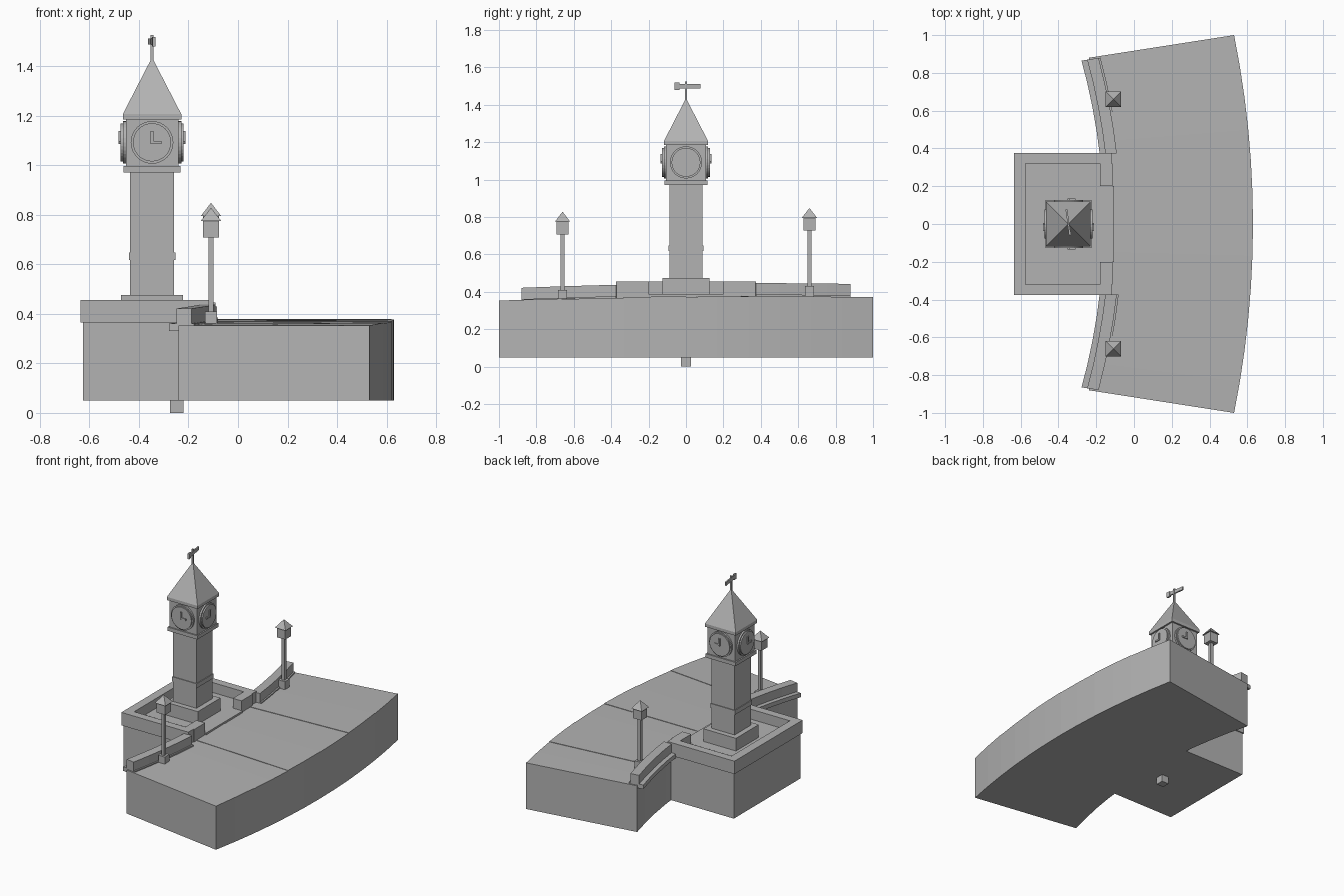
import bpy, bmesh, math
from mathutils import Matrix, Vector

cube = bpy.data.objects.get("Cube")
if cube:
    bpy.data.objects.remove(cube, do_unlink=True)

stone = bpy.data.materials.new("plain grey")
stone.use_nodes = True
GREY = (0.45, 0.45, 0.45, 1)
stone.diffuse_color = GREY
stone.node_tree.nodes["Principled BSDF"].inputs["Base Color"].default_value = GREY


def finish(name, bm):
    bmesh.ops.recalc_face_normals(bm, faces=bm.faces)
    mesh = bpy.data.meshes.new(name)
    bm.to_mesh(mesh)
    bm.free()
    mesh.materials.append(stone)
    obj = bpy.data.objects.new(name, mesh)
    bpy.context.collection.objects.link(obj)
    return obj


def box(name, x0, x1, y0, y1, z0, z1):
    bm = bmesh.new()
    bmesh.ops.create_cube(bm, size=1)
    for v in bm.verts:
        v.co = Vector((x0 if v.co.x < 0 else x1,
                       y0 if v.co.y < 0 else y1,
                       z0 if v.co.z < 0 else z1))
    return finish(name, bm)


def block(name, x, y, half, z0, z1):
    return box(name, x - half, x + half, y - half, y + half, z0, z1)


def pyramid(name, x, y, half, z0, z1):
    bm = bmesh.new()
    place = Matrix.Translation((x, y, (z0 + z1) / 2)) @ Matrix.Rotation(math.pi / 4, 4, "Z")
    bmesh.ops.create_cone(bm, cap_ends=True, segments=4, radius1=half * math.sqrt(2),
                          radius2=0, depth=z1 - z0, matrix=place)
    return finish(name, bm)


# Curved plan of the deck; t runs from the front end to the back end
def camber(t):
    return 0.376 + 0.0105 * t - 0.0125 * t * t


def outer(t):
    return 0.63 - 0.1 * t * t, t


def inner(t, shift=0):
    return -0.12 - 0.12 * t * t + shift, 0.88 * t + 0.16 * t * shift


def sweep(name, left, right, t0, t1, steps, low, high):
    bm = bmesh.new()
    rings = []
    for i in range(steps + 1):
        t = t0 + (t1 - t0) * i / steps
        (ax, ay), (bx, by) = left(t), right(t)
        rings.append([bm.verts.new(p) for p in (
            (ax, ay, low(t)), (bx, by, low(t)), (bx, by, high(t)), (ax, ay, high(t)))])
    for a, b in zip(rings, rings[1:]):
        for k in range(4):
            n = (k + 1) % 4
            bm.faces.new((a[k], a[n], b[n], b[k]))
    bm.faces.new(rings[0])
    bm.faces.new(rings[-1])
    return finish(name, bm)


# Deck slabs with fine steps at the joints
for i in range(6):
    start = -1 + i / 3
    lift = 0.003 * (i % 2)
    sweep(f"deck_slab_{i + 1}", inner, outer, start, start + 1 / 3, 2,
          lambda t: 0.05, lambda t: camber(t) - lift)

# Ledges and parapets along the inner curve
for side, label in ((-1, "front"), (1, "back")):
    for part, d0, d1, z0, z1 in (("ledge", -0.04, 0.06, -0.022, 0.007),
                                 ("parapet", -0.01, 0.05, 0.0, 0.068)):
        sweep(f"{label}_{part}", lambda t: inner(t, d0), lambda t: inner(t, d1),
              side * 0.42, side * 0.99, 4,
              lambda t: camber(t) + z0, lambda t: camber(t) + z1)

# Bay for the tower, with a rim that opens onto the deck
box("bay_base", -0.625, -0.12, -0.367, 0.367, 0.05, 0.367)
box("bay_floor", -0.6, -0.105, -0.2, 0.2, 0.36, 0.387)
box("bay_inner_floor", -0.6, -0.15, -0.34, 0.34, 0.36, 0.386)
box("rim_outer", -0.635, -0.575, -0.375, 0.375, 0.365, 0.455)
for side, label in ((-1, "front"), (1, "back")):
    ys = sorted((side * 0.32, side * 0.375))
    box(f"rim_{label}", -0.575, -0.12, *ys, 0.365, 0.455)
    ys = sorted((side * 0.2, side * 0.32))
    box(f"rim_return_{label}", -0.18, -0.113, *ys, 0.365, 0.455)
block("underside_peg", -0.247, 0, 0.028, 0, 0.06)

# Clock tower, stacked from the plinth up
TX = -0.347
for name, half, z0, z1 in (("tower_plinth", 0.125, 0.38, 0.475),
                           ("tower_shaft", 0.089, 0.475, 0.975),
                           ("tower_band", 0.094, 0.617, 0.648),
                           ("tower_lower_cornice", 0.115, 0.97, 0.996),
                           ("clock_housing", 0.106, 0.995, 1.186),
                           ("tower_upper_cornice", 0.118, 1.184, 1.206)):
    block(name, TX, 0, half, z0, z1)
pyramid("tower_roof", TX, 0, 0.118, 1.206, 1.435)

# Clock dials and hands on all four sides
CZ = 1.092
for i, label in enumerate(("front", "right", "back", "left")):
    turn = Matrix.Translation((TX, 0, CZ)) @ Matrix.Rotation(i * math.pi / 2, 4, "Z")
    hour = 1 if i in (0, 3) else -1
    for part, radius, depth in (("dial_rim", 0.086, 0.118), ("dial", 0.077, 0.127)):
        bm = bmesh.new()
        shift = Matrix.Translation((0, -(0.1 + depth) / 2, 0)) @ Matrix.Rotation(math.pi / 2, 4, "X")
        bmesh.ops.create_cone(bm, cap_ends=True, segments=32, radius1=radius, radius2=radius,
                              depth=depth - 0.1, matrix=turn @ shift)
        finish(f"{label}_{part}", bm)
    xs = sorted((-0.006 * hour, 0.038 * hour))
    hands = (box(f"{label}_minute_hand", -0.006, 0.006, -0.135, -0.12, -0.006, 0.045),
             box(f"{label}_hour_hand", *xs, -0.134, -0.12, -0.006, 0.006))
    for hand in hands:
        hand.data.transform(turn)

# Weather vane
block("vane_pole", TX, 0, 0.006, 1.41, 1.525)
vane = (box("vane_arm", -0.005, 0.005, -0.055, 0.078, 1.488, 1.512),
        box("vane_head", -0.006, 0.006, -0.062, -0.035, 1.48, 1.518))
for part in vane:
    part.data.transform(Matrix.Translation((TX, 0, 0)) @ Matrix.Rotation(math.radians(8), 4, "Z"))

# Street lamps
for y, z, label in ((-0.66, 0.35, "front"), (0.66, 0.37, "back")):
    x = -0.109
    block(f"{label}_lamp_base", x, y, 0.025, z, z + 0.06)
    block(f"{label}_lamp_pole", x, y, 0.011, z + 0.05, z + 0.37)
    block(f"{label}_lantern", x, y, 0.032, z + 0.357, z + 0.425)
    pyramid(f"{label}_lamp_roof", x, y, 0.041, z + 0.425, z + 0.478)
